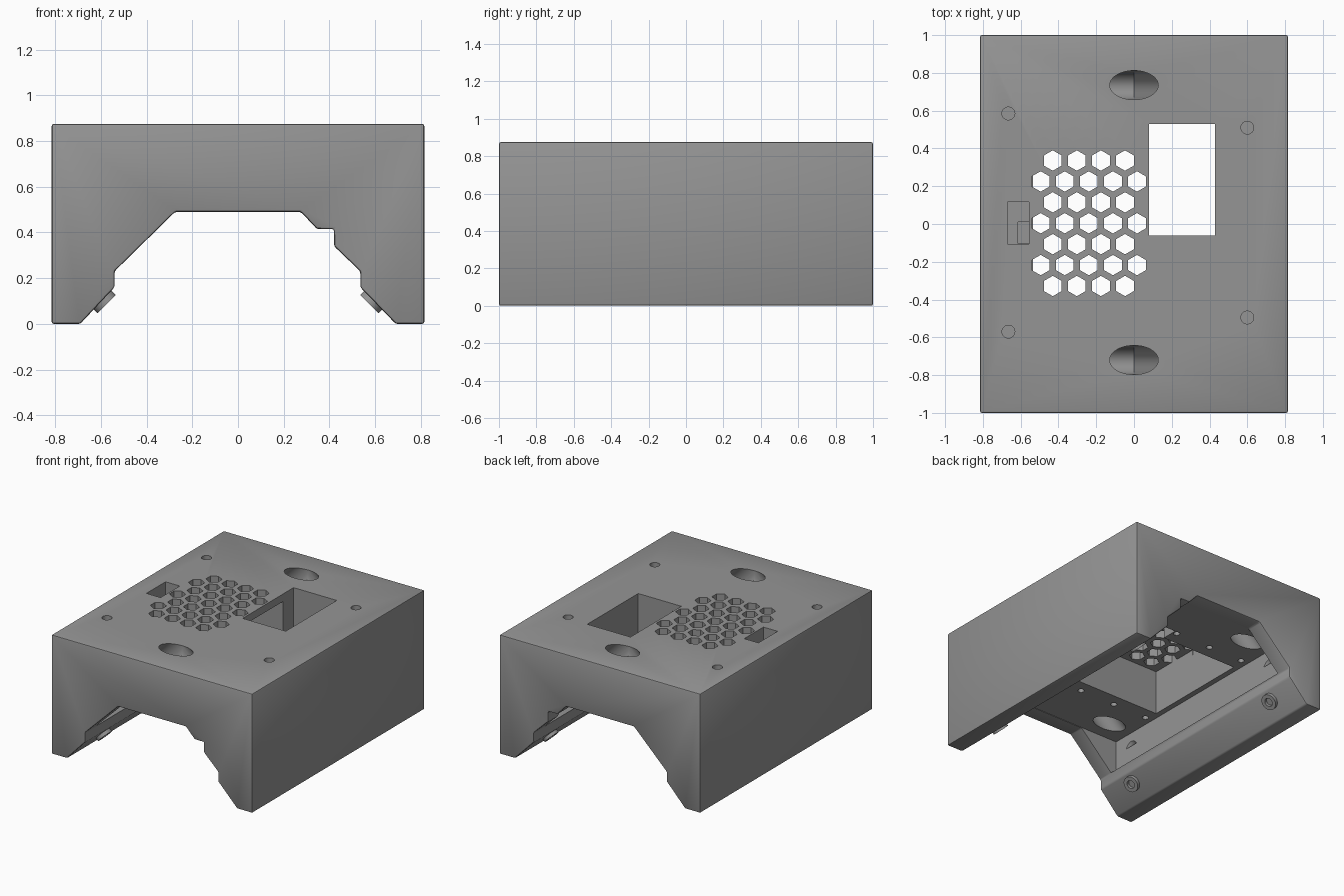
import bpy, bmesh, math
from mathutils import Vector, Matrix

if "Cube" in bpy.data.objects:
    bpy.data.objects.remove(bpy.data.objects["Cube"])

grey = bpy.data.materials.new("mid grey")
grey.diffuse_color = (0.3, 0.3, 0.3, 1)
grey.use_nodes = True
grey.node_tree.nodes["Principled BSDF"].inputs["Base Color"].default_value = grey.diffuse_color


def make(name, build):
    """Create a grey object whose mesh is filled by build(bm)."""
    bm = bmesh.new()
    build(bm)
    bmesh.ops.recalc_face_normals(bm, faces=bm.faces)
    me = bpy.data.meshes.new(name)
    bm.to_mesh(me)
    bm.free()
    me.materials.append(grey)
    ob = bpy.data.objects.new(name, me)
    bpy.context.collection.objects.link(ob)
    return ob


def loft(bm, a, b):
    """Closed prism between two matching rings of points."""
    va, vb = [bm.verts.new(p) for p in a], [bm.verts.new(p) for p in b]
    n = len(a)
    bm.faces.new(va)
    bm.faces.new(vb)
    for i in range(n):
        bm.faces.new((va[i], va[(i + 1) % n], vb[(i + 1) % n], vb[i]))


def ring(x, y, z, rx, ry, n, start=0.0):
    return [(x + rx * math.cos(start + math.tau * i / n),
             y + ry * math.sin(start + math.tau * i / n), z) for i in range(n)]


def box(bm, x0, x1, y0, y1, z0, z1):
    r = [(x0, y0), (x1, y0), (x1, y1), (x0, y1)]
    loft(bm, [(x, y, z0) for x, y in r], [(x, y, z1) for x, y in r])


def apply_mod(ob, mod):
    bpy.context.view_layer.objects.active = ob
    bpy.ops.object.modifier_apply(modifier=mod.name)


def cut(ob, build):
    cutter = make("cutter", build)
    m = ob.modifiers.new("cut", "BOOLEAN")
    m.operation, m.solver, m.object = "DIFFERENCE", "EXACT", cutter
    apply_mod(ob, m)
    bpy.data.objects.remove(cutter)


# Main housing: arch profile extruded front to back, softened edges
PROFILE = [(-.815, 0), (-.69, 0), (-.54, .16), (-.54, .23), (-.275, .49),
           (.275, .49), (.345, .415), (.42, .415), (.42, .34), (.535, .23),
           (.535, .16), (.69, 0), (.815, 0), (.815, .875), (-.815, .875)]
housing = make("housing", lambda bm: loft(
    bm, [(x, -1, z) for x, z in PROFILE], [(x, 1, z) for x, z in PROFILE]))
bev = housing.modifiers.new("bevel", "BEVEL")
bev.width, bev.segments = 0.01, 2
apply_mod(housing, bev)

# Inner cavity between the end ribs, and the raised bay under the vent
cut(housing, lambda bm: box(bm, -.58, .58, -.88, .88, .235, .493))
cut(housing, lambda bm: box(bm, -.54, .15, -.41, .41, .4, .82))

# Display window
cut(housing, lambda bm: box(bm, .08, .43, -.06, .53, .3, 1))


# Honeycomb vent
def honeycomb(bm):
    for row in range(7):
        wide = row % 2
        for i in range(4 + wide):
            x = -.43 + .1275 * i - .064 * wide
            loft(bm, *[ring(x, .336 - .1107 * row, z, .054, .054, 6, math.pi / 6)
                       for z in (.78, .92)])


cut(housing, honeycomb)

# Side port with a deeper step
cut(housing, lambda bm: box(bm, -.67, -.555, -.105, .117, .7, 1))
cut(housing, lambda bm: box(bm, -.615, -.556, -.104, .01, .6, .75))


# Screw holes in the top, the ceiling and the inner side walls
def screw_holes(bm):
    for x, y in ((-.665, .585), (-.665, -.57), (.6, .51), (.6, -.495)):
        loft(bm, ring(x, y, .65, .034, .034, 24), ring(x, y, 1, .034, .034, 24))
    for x in (-.52, -.24, .05):
        for y in (-.5, .51):
            loft(bm, ring(x, y, .4, .022, .022, 20), ring(x, y, .6, .022, .022, 20))


cut(housing, screw_holes)

# Slanted strap tunnels, forking from one oval opening to both sides
for side in (-1, 1):
    def tunnels(bm):
        for y in (.735, -.72):
            loft(bm, ring(side * .49, y, .39, .128, .077, 48),
                 ring(-side * .05, y, .925, .128, .077, 48))
    cut(housing, tunnels)

bpy.ops.object.select_all(action="DESELECT")
housing.select_set(True)
bpy.context.view_layer.objects.active = housing
bpy.ops.object.shade_smooth_by_angle(angle=math.radians(30))


# Ring bosses on the sloped feet
def boss(side, y):
    axis = Vector((-side, 0, -1)).normalized()
    mat = Matrix.Translation((side * .575, y, .087)) @ axis.to_track_quat("Z", "Y").to_matrix().to_4x4()

    def build(bm):
        # outer wall, flat rim, bore and bore floor
        steps = [(.057, -.05), (.057, 0), (.03, 0), (.03, -.022)]
        loops = [[bm.verts.new(mat @ Vector(p)) for p in ring(0, 0, z, r, r, 32)]
                 for r, z in steps]
        for a, b in zip(loops, loops[1:]):
            for i in range(32):
                j = (i + 1) % 32
                bm.faces.new((a[i], a[j], b[j], b[i]))
        bm.faces.new(loops[-1])
        bm.faces.new(loops[0])
    ob = make("ring_boss", build)
    bpy.ops.object.select_all(action="DESELECT")
    ob.select_set(True)
    bpy.context.view_layer.objects.active = ob
    bpy.ops.object.shade_smooth_by_angle(angle=math.radians(30))


for side in (-1, 1):
    for y in (-.72, .735):
        boss(side, y)
